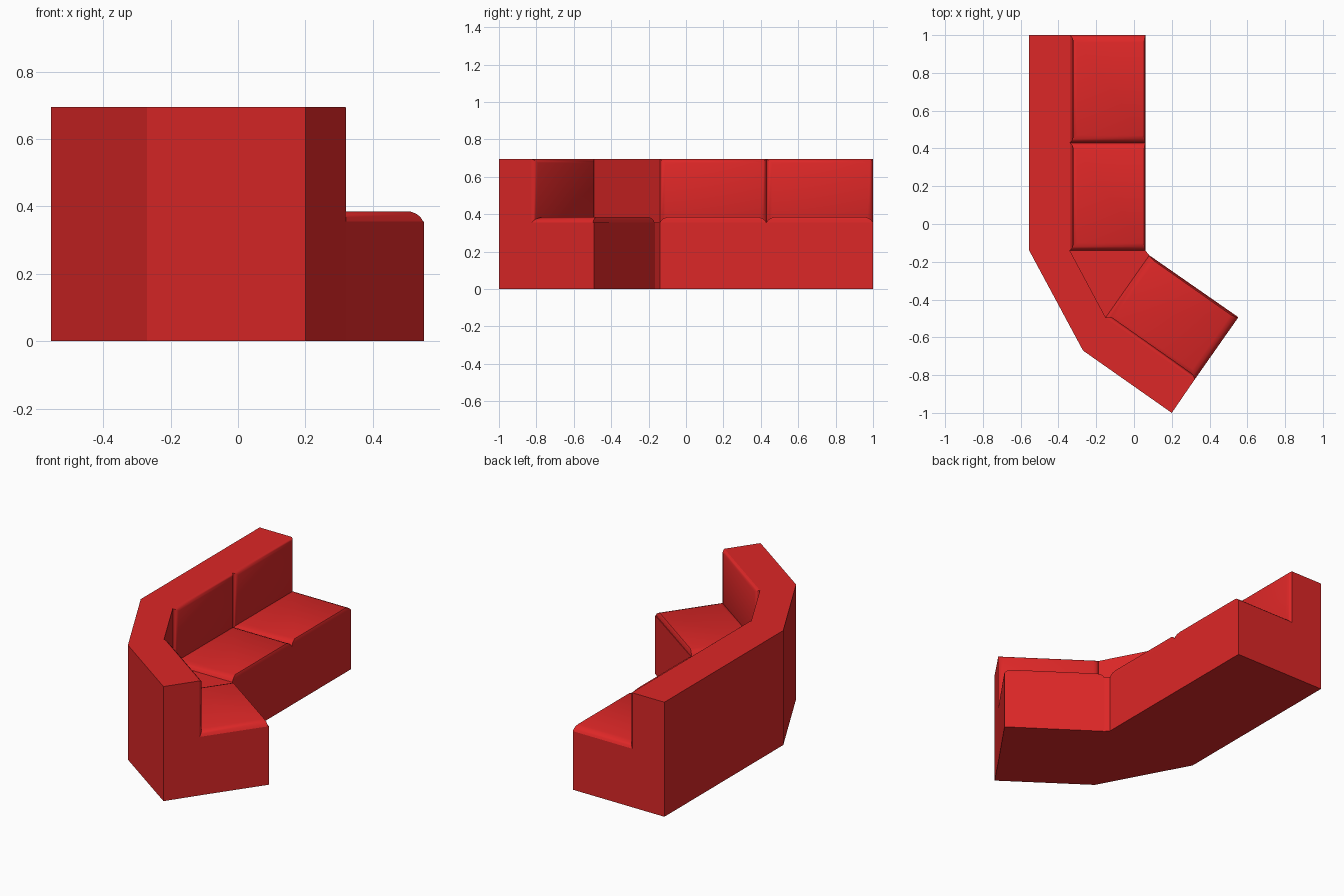
import bpy
import bmesh
import math
from mathutils import Vector

cube = bpy.data.objects.get("Cube")
if cube:
    bpy.data.objects.remove(cube, do_unlink=True)

red = bpy.data.materials.new("red_upholstery")
red.use_nodes = True
colour = (0.72, 0.02, 0.02, 1)
red.diffuse_color = colour
red.node_tree.nodes["Principled BSDF"].inputs["Base Color"].default_value = colour

SEAT, TOP, DEPTH, PUFF = 0.355, 0.695, 0.4, 0.03
UP = Vector((0, 0, 1))

# Plan corners, from the far end of the long run to the end of the angled run
outer = [(-0.555, 1), (-0.555, -0.14), (-0.27, -0.67), (0.2, -1)]
inner = [(-0.34, 1), (-0.34, -0.14), (-0.15, -0.495), (0.32, -0.825)]
front = [(0.06, 1), (0.06, -0.14), (0.08, -0.165), (0.552, -0.493)]


def finish(name, bm, smooth=False):
    bmesh.ops.recalc_face_normals(bm, faces=bm.faces)
    mesh = bpy.data.meshes.new(name)
    bm.to_mesh(mesh)
    bm.free()
    mesh.materials.append(red)
    obj = bpy.data.objects.new(name, mesh)
    bpy.context.collection.objects.link(obj)
    if smooth:
        bpy.ops.object.select_all(action='DESELECT')
        obj.select_set(True)
        bpy.context.view_layer.objects.active = obj
        bpy.ops.object.shade_smooth_by_angle(angle=math.radians(40))


def prism(name, plan, height):
    """Upright block over a plan outline."""
    bm = bmesh.new()
    face = bm.faces.new([bm.verts.new((x, y, 0)) for x, y in plan])
    new = bmesh.ops.extrude_face_region(bm, geom=[face])["geom"]
    bmesh.ops.translate(bm, vec=(0, 0, height),
                        verts=[v for v in new if isinstance(v, bmesh.types.BMVert)])
    finish(name, bm)


def cushion(name, origin, u, v, n, length, width, puff, inset, far_inset):
    """Pad with rounded edges; the far v edge has its own inset."""
    bm = bmesh.new()
    rings = []
    for t, h in ((0, 0), (0.18, 0.4), (0.5, 0.75), (1, 1)):
        a, b = inset * t, far_inset * t
        corners = ((a, a), (length - a, a), (length - a, width - b), (a, width - b))
        rings.append([bm.verts.new(origin + u * p + v * q + n * puff * h)
                      for p, q in corners])
    for low, high in zip(rings, rings[1:]):
        for i in range(4):
            j = (i + 1) % 4
            bm.faces.new((low[i], low[j], high[j], high[i]))
    bm.faces.new(rings[-1])
    finish(name, bm, smooth=True)


# Bent backrest and seat base
prism("backrest", outer + inner[::-1], TOP)
prism("seat_base", inner + front[::-1], SEAT)


# Seat and back cushions along each straight run
def cushion_run(label, start, end, count):
    a, b = Vector((*start, SEAT)), Vector((*end, SEAT))
    along = (b - a).normalized()
    inward = UP.cross(along)
    length = (b - a).length / count
    for i in range(count):
        corner = a + along * length * i
        cushion(f"{label}_seat_cushion_{i + 1}", corner, along, inward, UP,
                length, DEPTH, PUFF, 0.04, 0.008)
        cushion(f"{label}_back_cushion_{i + 1}", corner, along, UP, inward,
                length, TOP - SEAT, 0.02, 0.03, 0.02)


cushion_run("long", inner[0], inner[1], 2)
cushion_run("angled", inner[2], inner[3], 1)
